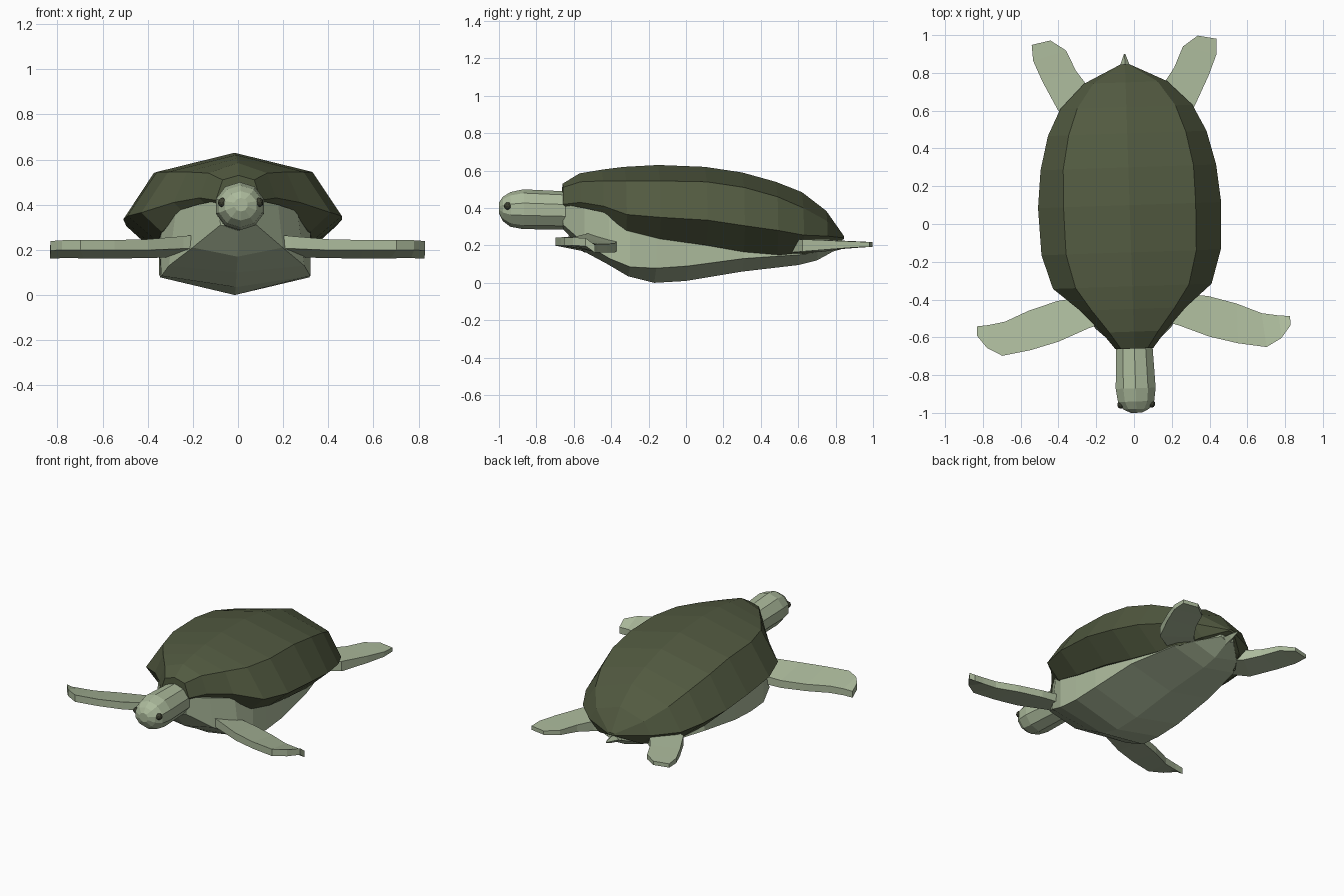
import bpy, bmesh, math
from mathutils import Matrix, Vector

if "Cube" in bpy.data.objects:
    bpy.data.objects.remove(bpy.data.objects["Cube"])

# the whole animal is turned very slightly about z
POSE = Matrix.Translation((-0.02, 0, 0)) @ Matrix.Rotation(math.radians(1.9), 4, 'Z')


def material(name, rgb):
    m = bpy.data.materials.new(name)
    m.diffuse_color = (*rgb, 1)
    m.use_nodes = True
    m.node_tree.nodes["Principled BSDF"].inputs["Base Color"].default_value = m.diffuse_color
    return m


SKIN = material("pale green skin", (0.41, 0.49, 0.33))
SHELL = material("dark olive shell", (0.084, 0.102, 0.052))
EYE = material("dark eye", (0.045, 0.05, 0.03))


def finish(name, bm, mat):
    bmesh.ops.recalc_face_normals(bm, faces=bm.faces)
    bm.transform(POSE)
    me = bpy.data.meshes.new(name)
    bm.to_mesh(me)
    bm.free()
    me.materials.append(mat)
    ob = bpy.data.objects.new(name, me)
    bpy.context.collection.objects.link(ob)
    return ob


def loft(name, rings, mat):
    """Skin equal-length rings of points and cap both ends."""
    bm = bmesh.new()
    rows = [[bm.verts.new(p) for p in r] for r in rings]
    n = len(rows[0])
    for a, b in zip(rows, rows[1:]):
        for i in range(n):
            j = (i + 1) % n
            bm.faces.new((a[i], a[j], b[j], b[i]))
    bm.faces.new(rows[0])
    bm.faces.new(rows[-1])
    return finish(name, bm, mat)


def mirrored_ring(y, half, top=None, bottom=None):
    """Closed ring from right-side (x, z) points, top to bottom, plus centre points."""
    right = [Vector((x, y, z)) for x, z in half]
    left = [Vector((-x, y, z)) for x, z in reversed(half)]
    ring = right + ([Vector((0, y, bottom))] if bottom is not None else []) + left
    return ([Vector((0, y, top))] if top is not None else []) + ring


# shell: y, ridge z, then shoulder, widest edge and tucked-in rim as (x, z)
shell = [
    (-0.66, .53, (.07, .51), (.10, .42), (.08, .40)),
    (-0.57, .585, (.13, .54), (.17, .43), (.14, .40)),
    (-0.45, .605, (.22, .545), (.28, .41), (.24, .37)),
    (-0.33, .62, (.30, .545), (.42, .365), (.33, .28)),
    (-0.15, .63, (.345, .545), (.475, .35), (.34, .235)),
    (0.10, .62, (.35, .54), (.485, .335), (.335, .20)),
    (0.30, .59, (.345, .51), (.465, .305), (.31, .165)),
    (0.48, .54, (.31, .46), (.42, .28), (.27, .15)),
    (0.62, .485, (.26, .40), (.35, .255), (.22, .15)),
    (0.75, .385, (.17, .33), (.22, .25), (.15, .18)),
    (0.845, .25, (.02, .247), (.025, .24), (.02, .235)),
]
loft("shell", [mirrored_ring(y, pts, top=z) for y, z, *pts in shell], SHELL)

# body and belly: y, bottom z, upper side (x, z), belly edge (x, z)
body = [
    (-0.66, .29, (.085, .42), (.08, .31)),
    (-0.55, .17, (.18, .40), (.20, .21)),
    (-0.42, .10, (.27, .37), (.30, .13)),
    (-0.31, .035, (.33, .30), (.33, .085)),
    (-0.17, .0, (.335, .25), (.33, .078)),
    (0.00, .01, (.33, .23), (.33, .09)),
    (0.30, .06, (.30, .19), (.31, .13)),
    (0.60, .095, (.22, .18), (.24, .15)),
    (0.70, .12, (.16, .20), (.17, .165)),
    (0.81, .18, (.05, .23), (.05, .20)),
]
loft("body", [mirrored_ring(y, pts, bottom=b) for y, b, *pts in body], SKIN)

# head and neck: y, half width, low z, high z
head = [
    (-1.0, .03, .37, .43), (-.98, .07, .33, .46), (-.94, .097, .30, .485),
    (-.87, .107, .287, .50), (-.66, .098, .285, .49), (-.5, .09, .28, .48),
]
N = 10
loft("head_and_neck", [
    [(w * math.sin(2 * math.pi * i / N) * 1.04, y,
      (lo + hi) / 2 + (hi - lo) / 2 * math.cos(2 * math.pi * i / N)) for i in range(N)]
    for y, w, lo, hi in head], SKIN)

# tail
loft("tail", [[(w, y, z), (0, y, z + h), (-w, y, z), (0, y, z - h)]
              for y, w, z, h in ((.74, .05, .19, .035), (.85, .022, .205, .02), (.9, .004, .21, .006))], SKIN)


# flippers: two edge points (x, y), mid height, thickness; tilt raises the first edge
def flipper(name, stations, tilt, side):
    rings = []
    for (ax, ay), (bx, by), z, t in stations:
        h = t / 2
        rings.append([(side * ax, ay, z + tilt + h), (side * bx, by, z - tilt + h),
                      (side * bx, by, z - tilt - h), (side * ax, ay, z + tilt - h)])
    loft(name, rings, SKIN)


front = [
    ((.10, -.50), (.12, -.34), .225, .07), ((.24, -.545), (.24, -.375), .215, .055),
    ((.40, -.61), (.40, -.395), .205, .048), ((.55, -.65), (.55, -.44), .203, .045),
    ((.70, -.675), (.68, -.495), .203, .045), ((.78, -.63), (.77, -.51), .203, .043),
    ((.83, -.565), (.83, -.515), .20, .042),
]
rear = [
    ((.10, .64), (.20, .53), .195, .07), ((.20, .735), (.36, .61), .20, .065),
    ((.26, .82), (.44, .77), .203, .045), ((.31, .93), (.485, .88), .205, .032),
    ((.39, .985), (.49, .965), .205, .025),
]
for side, label in ((1, "left"), (-1, "right")):
    flipper(f"front_flipper_{label}", front, .018, side)
    flipper(f"rear_flipper_{label}", rear, 0, side)
    # eye
    bm = bmesh.new()
    bmesh.ops.create_icosphere(bm, subdivisions=2, radius=.021,
                               matrix=Matrix.Translation((side * .08, -.955, .41)))
    finish(f"eye_{label}", bm, EYE)
